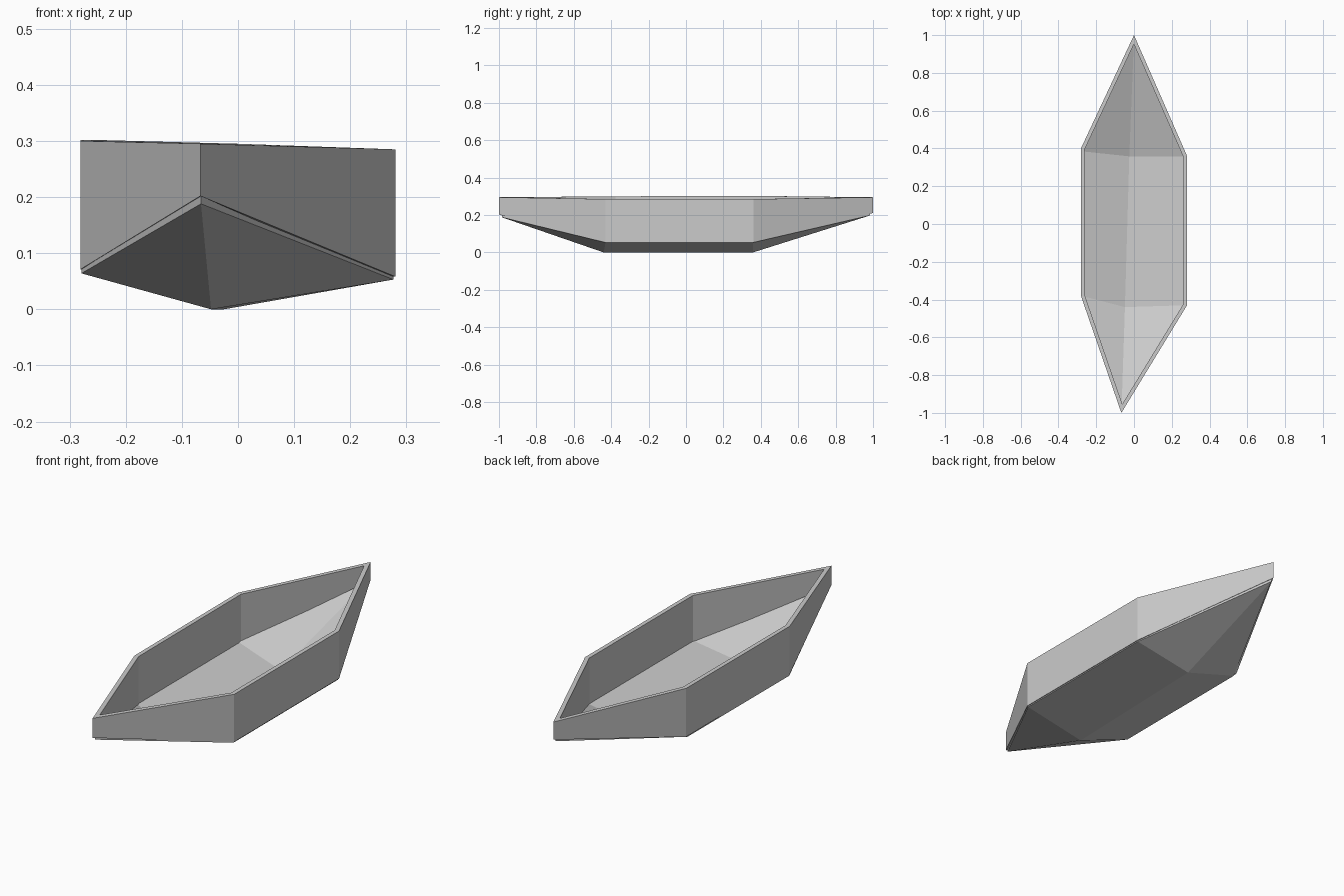
import bpy
from mathutils import Vector

if "Cube" in bpy.data.objects:
    bpy.data.objects.remove(bpy.data.objects["Cube"])

T = 0.02    # side board thickness
F = 0.016   # floor board thickness


def slab(name, outer, inner):
    """Closed panel between two matching polygons."""
    n = len(outer)
    faces = [tuple(range(n))[::-1], tuple(range(n, 2 * n))]
    faces += [(i, (i + 1) % n, n + (i + 1) % n, n + i) for i in range(n)]
    me = bpy.data.meshes.new(name)
    me.from_pydata([tuple(p) for p in outer] + [tuple(p) for p in inner], [], faces)
    ob = bpy.data.objects.new(name, me)
    bpy.context.collection.objects.link(ob)
    return ob


# Hull stations counter-clockwise: x, y, bottom z, rim z
stations = [(-0.067, -1.0, 0.204, 0.297), (0.281, -0.43, 0.060, 0.287),
            (0.281, 0.36, 0.060, 0.287), (0.0, 1.0, 0.213, 0.297),
            (-0.281, 0.40, 0.073, 0.304), (-0.281, -0.38, 0.073, 0.302)]
N = len(stations)


def mitre(i):
    """Inward offset of a corner by the board thickness."""
    p, c, q = [Vector(stations[k % N][:2]) for k in (i - 1, i, i + 1)]
    a, b = (c - p).normalized(), (q - c).normalized()
    na, nb = Vector((-a.y, a.x)), Vector((-b.y, b.x))
    return c + (na + nb) * (T / (1 + na.dot(nb)))


# Side boards
names = ["front_right_side", "right_side", "back_right_side",
         "back_left_side", "left_side", "front_left_side"]
for i, name in enumerate(names):
    s = [stations[i], stations[(i + 1) % N]]
    m = [mitre(i), mitre((i + 1) % N)]
    zs = [(0, 2), (1, 2), (1, 3), (0, 3)]
    slab(name, [(s[k][0], s[k][1], s[k][z]) for k, z in zs],
         [(m[k].x, m[k].y, s[k][z]) for k, z in zs])

# Floor boards folded along the keel
front_tip, back_tip = (-0.066, -0.985, 0.19), (0.0, 0.985, 0.2)
keel_front, keel_back = (-0.048, -0.44, 0.002), (-0.025, 0.358, 0.002)
right_front, right_back = (0.277, -0.43, 0.055), (0.277, 0.358, 0.055)
left_front, left_back = (-0.279, -0.38, 0.066), (-0.277, 0.385, 0.066)

floors = {
    "right_floor": [keel_front, right_front, right_back, keel_back],
    "left_floor": [left_front, keel_front, keel_back, left_back],
    "front_right_floor": [front_tip, right_front, keel_front],
    "front_left_floor": [front_tip, keel_front, left_front],
    "back_right_floor": [keel_back, right_back, back_tip],
    "back_left_floor": [keel_back, back_tip, left_back],
}
for name, pts in floors.items():
    slab(name, pts, [(x, y, z + F) for x, y, z in pts])

# Rest the hull exactly on the ground
for ob in bpy.context.collection.objects:
    ob.location.z = -0.002
